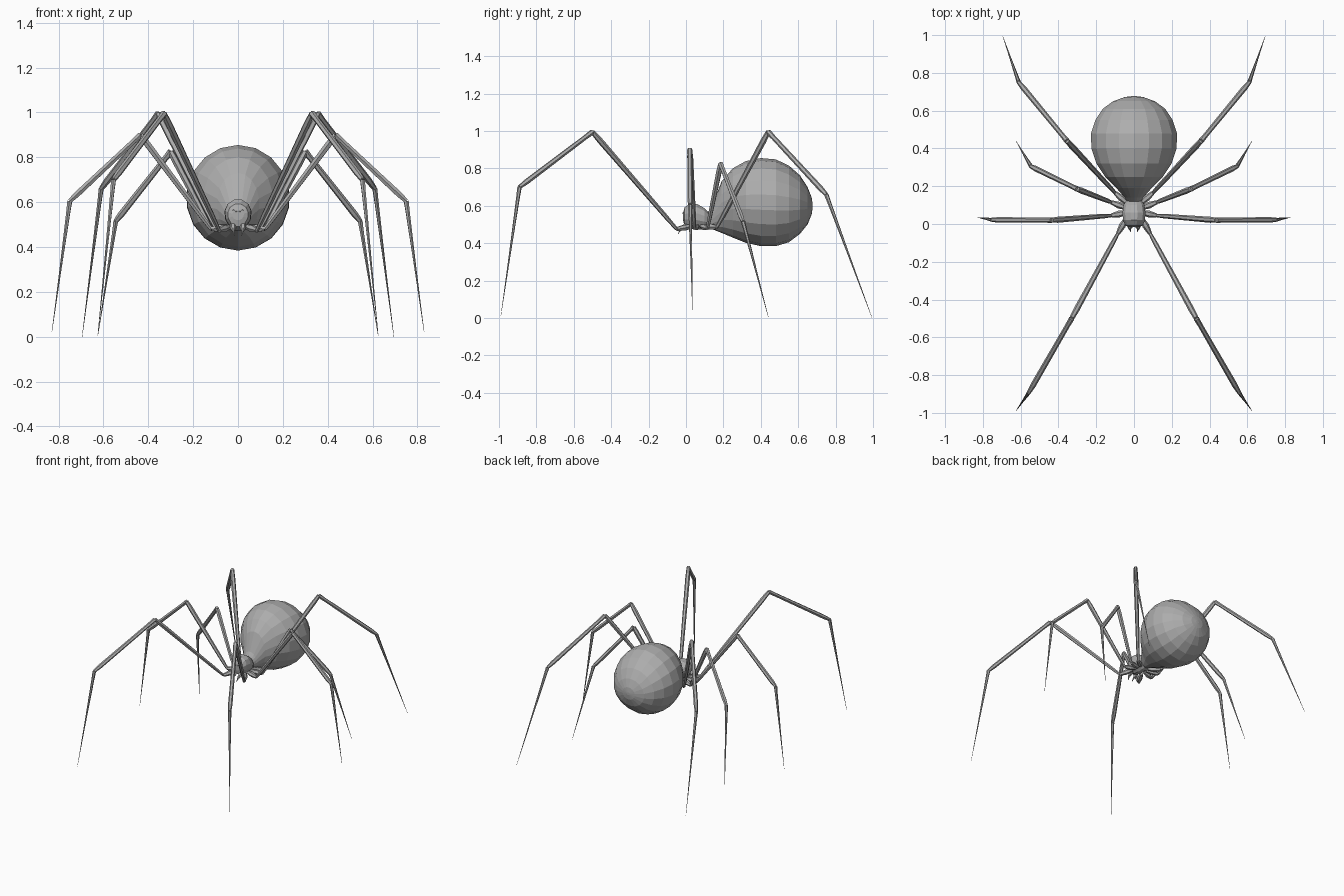
import bpy, bmesh, math
from mathutils import Vector

cube = bpy.data.objects.get("Cube")
if cube:
    bpy.data.objects.remove(cube, do_unlink=True)

grey = bpy.data.materials.new("plain grey")
grey.use_nodes = True
GREY = (0.42, 0.42, 0.42, 1)
grey.diffuse_color = GREY
grey.node_tree.nodes["Principled BSDF"].inputs["Base Color"].default_value = GREY


def finish(bm, name):
    bmesh.ops.recalc_face_normals(bm, faces=bm.faces[:])
    mesh = bpy.data.meshes.new(name)
    bm.to_mesh(mesh)
    bm.free()
    mesh.materials.append(grey)
    obj = bpy.data.objects.new(name, mesh)
    bpy.context.collection.objects.link(obj)
    return obj


def skin(bm, rings):
    """Bridge a list of equal vertex rings and cap both ends."""
    loops = [[bm.verts.new(p) for p in ring] for ring in rings]
    n = len(loops[0])
    for a, b in zip(loops, loops[1:]):
        for i in range(n):
            j = (i + 1) % n
            bm.faces.new((a[i], a[j], b[j], b[i]))
    bm.faces.new(loops[0])
    bm.faces.new(loops[-1])


def body(name, sections, sides):
    """Loft ellipses given as (y, bottom z, top z, half width)."""
    rings = []
    for y, low, high, w in sections:
        mid, h = (low + high) / 2, (high - low) / 2
        angles = [math.tau * (i + 0.5) / sides for i in range(sides)]
        rings.append([(w * math.cos(a), y, mid + h * math.sin(a)) for a in angles])
    bm = bmesh.new()
    skin(bm, rings)
    return finish(bm, name)


def rod(bm, start, end, profile, sides=6):
    """Straight limb segment; profile holds (fraction, radius)."""
    start, end = Vector(start), Vector(end)
    axis = end - start
    turn = axis.to_track_quat('Z', 'Y')
    rings = []
    for t, r in profile:
        centre = start + axis * t
        rings.append([centre + turn @ Vector((r * math.cos(math.tau * i / sides),
                                              r * math.sin(math.tau * i / sides), 0))
                      for i in range(sides)])
    skin(bm, rings)


# Bulbous abdomen, narrowing to the waist
body("abdomen", [
    (0.10, 0.49, 0.54, 0.025), (0.14, 0.475, 0.60, 0.05),
    (0.19, 0.455, 0.73, 0.095), (0.25, 0.43, 0.80, 0.155),
    (0.32, 0.402, 0.839, 0.202), (0.40, 0.384, 0.855, 0.229),
    (0.48, 0.384, 0.848, 0.231), (0.55, 0.405, 0.815, 0.208),
    (0.61, 0.45, 0.762, 0.168), (0.65, 0.50, 0.70, 0.112),
    (0.672, 0.555, 0.645, 0.05), (0.677, 0.59, 0.61, 0.012)], 18)

# Head and thorax in one domed piece
head = body("head", [
    (-0.015, 0.52, 0.565, 0.03), (-0.008, 0.49, 0.593, 0.052),
    (0.02, 0.475, 0.613, 0.066), (0.06, 0.47, 0.612, 0.069),
    (0.10, 0.472, 0.588, 0.065), (0.13, 0.482, 0.555, 0.045),
    (0.145, 0.50, 0.535, 0.02)], 12)
for v in head.data.vertices:
    v.co.x *= 0.88 + 1.6 * max(-0.07, min(0.07, v.co.z - 0.54))

# Tapering profiles for the leg segments
HIP = [(0, 0.012), (0.5, 0.018), (1, 0.011)]
THIGH = [(0, 0.009), (0.12, 0.012), (0.9, 0.016), (1, 0.013)]
SHIN = [(0, 0.015), (0.1, 0.013), (0.9, 0.015), (1, 0.011)]
FOOT = [(0, 0.012), (0.08, 0.010), (0.5, 0.005), (1, 0.0008)]

# Left-hand leg joints: body, hip, knee, ankle, tip
LEGS = {
    "front": [(0.04, 0.03, 0.49), (0.085, -0.05, 0.475), (0.33, -0.50, 0.995),
              (0.555, -0.89, 0.70), (0.625, -0.99, 0.01)],
    "second": [(0.04, 0.06, 0.49), (0.12, 0.045, 0.48), (0.435, 0.02, 0.90),
               (0.75, 0.022, 0.605), (0.83, 0.035, 0.02)],
    "third": [(0.04, 0.085, 0.49), (0.12, 0.115, 0.48), (0.30, 0.185, 0.825),
              (0.545, 0.305, 0.515), (0.625, 0.44, 0.005)],
    "rear": [(0.035, 0.11, 0.49), (0.10, 0.165, 0.485), (0.355, 0.44, 0.995),
             (0.61, 0.75, 0.66), (0.695, 0.995, 0.0)],
}
for side, s in (("left", 1), ("right", -1)):
    for name, joints in LEGS.items():
        pts = [(s * x, y, z) for x, y, z in joints]
        bm = bmesh.new()
        for a, b, profile in zip(pts, pts[1:], (HIP, THIGH, SHIN, FOOT)):
            rod(bm, a, b, profile)
        finish(bm, f"{side}_{name}_leg")

    # Jaw with a small hooked fang
    bm = bmesh.new()
    rod(bm, (s * 0.022, 0.005, 0.50), (s * 0.022, -0.025, 0.475), [(0, 0.014), (0.6, 0.014), (1, 0.008)])
    rod(bm, (s * 0.022, -0.025, 0.48), (s * 0.016, -0.042, 0.45), [(0, 0.007), (1, 0.001)])
    finish(bm, f"{side}_fang")

    # Two tiny eyes on each side of the face
    bm = bmesh.new()
    for x, z in ((0.008, 0.558), (0.02, 0.563)):
        rod(bm, (s * x, -0.005, z), (s * x, -0.018, z), [(0, 0.004), (0.7, 0.004), (1, 0.002)])
    finish(bm, f"{side}_eyes")
